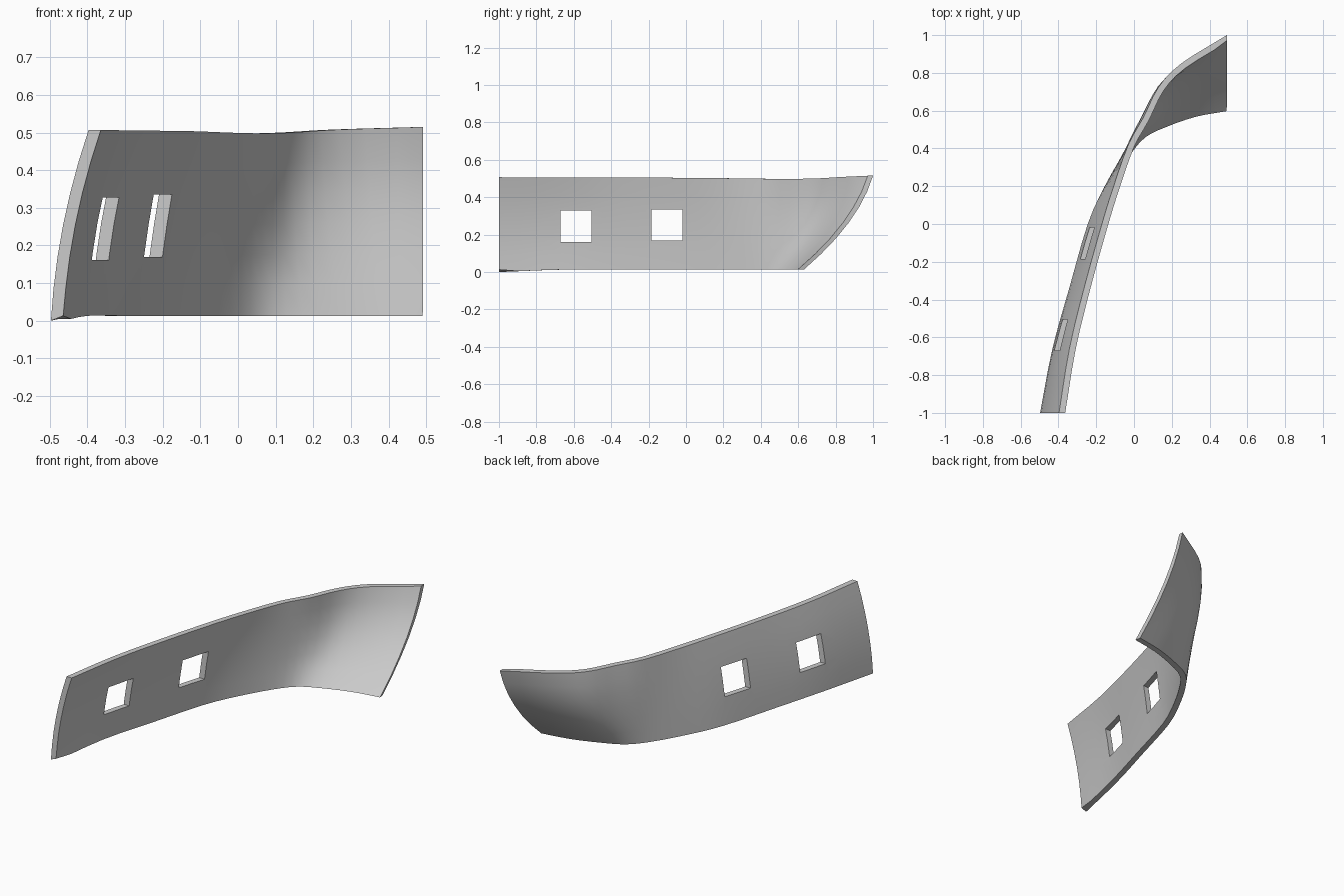
import bpy, bmesh
from mathutils import Vector

if "Cube" in bpy.data.objects:
    bpy.data.objects.remove(bpy.data.objects["Cube"])

# Outer skin stations along the panel: (x, y) of the bottom, middle and top edge
STATIONS = [
    ((-.497, -1), (-.465, -1), (-.397, -1)),
    ((-.432, -.66), (-.405, -.66), (-.342, -.66)),
    ((-.34, -.33), (-.312, -.33), (-.262, -.33)),
    ((-.245, 0), (-.217, 0), (-.17, 0)),
    ((-.155, .2), (-.14, .2), (-.108, .2)),
    ((-.05, .38), (-.045, .40), (-.03, .42)),
    ((.04, .485), (.035, .555), (.05, .565)),
    ((.16, .545), (.13, .695), (.13, .725)),
    ((.32, .60), (.28, .79), (.25, .85)),
    ((.485, .63), (.488, .87), (.492, 1)),
]
TOP_Z = [.507, .506, .505, .504, .502, .499, .498, .501, .508, .515]
THICK = .033
ROWS, SUB = 6, 3
N = len(STATIONS) - 1


def section(i, v):
    """Point on station i at height fraction v (quadratic through three points)."""
    b, m, t = (Vector(p) for p in STATIONS[i])
    p = b * (2 * (v - .5) * (v - 1)) + m * (4 * v * (1 - v)) + t * (2 * v * (v - .5))
    low = 0 if i == 0 else .013
    return Vector((p.x, p.y, low + v * (TOP_Z[i] - low)))


def skin(u, v):
    """Smooth (Catmull-Rom) interpolation between stations."""
    i = min(int(u), N - 1)
    t = u - i
    p1, p2 = section(i, v), section(i + 1, v)
    p0 = section(i - 1, v) if i > 0 else 2 * p1 - p2
    p3 = section(i + 2, v) if i + 2 <= N else 2 * p2 - p1
    return .5 * (2 * p1 + (p2 - p0) * t + (2 * p0 - 5 * p1 + 4 * p2 - p3) * t * t
                 + (3 * p1 - p0 - 3 * p2 + p3) * t ** 3)


def inner(u, v):
    """Skin point shifted inward, trimmed flush with both panel ends."""
    d = skin(min(u + .05, N), v) - skin(max(u - .05, 0), v)
    p = skin(u, v) + Vector((d.y, -d.x, 0)).normalized() * THICK
    if u == 0:
        p.z = max(p.z, .013)
    return Vector((min(p.x, .492), max(p.y, -1), p.z))


# Curved panel: a closed loop of outer and inner points swept along the stations
bm = bmesh.new()
rings = []
for k in range(N * SUB + 1):
    u = k / SUB
    pts = [skin(u, r / ROWS) for r in range(ROWS + 1)]
    pts += [inner(u, r / ROWS) for r in range(ROWS, -1, -1)]
    rings.append([bm.verts.new(p) for p in pts])
count = len(rings[0])
for a, b in zip(rings, rings[1:]):
    for j in range(count):
        n = (j + 1) % count
        bm.faces.new((a[j], a[n], b[n], b[j]))
for ring in (rings[0], rings[-1]):
    for j in range(ROWS):
        bm.faces.new((ring[j], ring[j + 1], ring[count - 2 - j], ring[count - 1 - j]))
bmesh.ops.recalc_face_normals(bm, faces=bm.faces)
mesh = bpy.data.meshes.new("curved_panel")
bm.to_mesh(mesh)
bm.free()
panel = bpy.data.objects.new("curved_panel", mesh)
bpy.context.collection.objects.link(panel)

# Two square openings cut straight through along x
for i, (x, y, z) in enumerate([(-.37, -.588, .245), (-.22, -.102, .252)]):
    bpy.ops.mesh.primitive_cube_add(size=1, location=(x, y, z))
    cutter = bpy.context.object
    cutter.name = f"opening_cutter_{i + 1}"
    cutter.scale = (.4, .166, .166)
    cutter.hide_render = True
    cutter.hide_set(True)
    mod = panel.modifiers.new(f"opening_{i + 1}", 'BOOLEAN')
    mod.operation = 'DIFFERENCE'
    mod.solver = 'EXACT'
    mod.object = cutter

# Apply the cuts, then shade smooth with sharp rims
bpy.ops.object.select_all(action='DESELECT')
panel.select_set(True)
bpy.context.view_layer.objects.active = panel
for mod in list(panel.modifiers):
    bpy.ops.object.modifier_apply(modifier=mod.name)
for ob in [o for o in bpy.data.objects if o.name.startswith("opening_cutter")]:
    bpy.data.objects.remove(ob)
bpy.ops.object.shade_smooth_by_angle(angle=.6)
